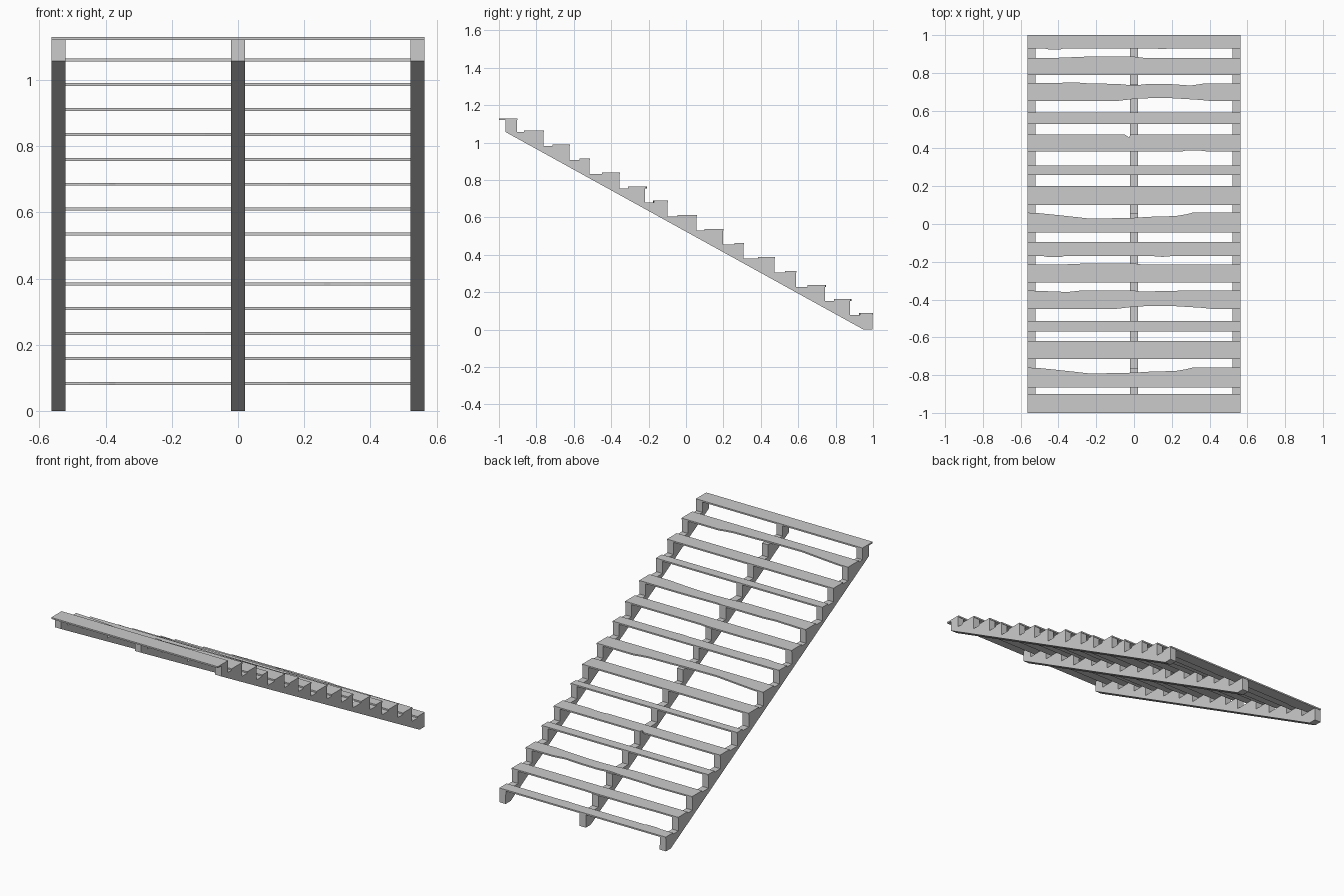
import bpy, bmesh
from mathutils import Vector

if "Cube" in bpy.data.objects:
    bpy.data.objects.remove(bpy.data.objects["Cube"])

HALF = 0.563     # half width of the stair
THICK = 0.009    # tread thickness

# tread depth ranges, lowest tread first: (inner edge, nosing edge)
SPANS = [(.93, 1.0), (.79, .88), (.65, .745), (.53, .59), (.385, .475),
         (.26, .31), (.10, .20), (-.045, .06), (-.17, -.095), (-.31, -.215),
         (-.45, -.352), (-.57, -.513), (-.715, -.62), (-.865, -.76), (-1.0, -.90)]
LEVELS = [.079 + .0752 * k for k in range(14)] + [1.121]   # tread undersides

# worn edge shapes: (x, offset in y)
SCOOP = [(-.5, -.003), (-.4, -.013), (-.3, -.024), (-.23, -.032), (0, -.027),
         (.08, -.022), (.22, -.018), (.28, -.008), (.31, 0)]
RISE = [(-.4, 0), (-.25, .006), (0, .006), (.05, 0)]
WAVE = [(-.3, .004), (-.25, 0), (-.08, -.004), (0, -.012), (.08, -.003),
        (.2, -.005), (.3, -.012), (.38, 0)]
HUMP = [(-.1, 0), (0, .012), (.1, .017), (.2, .016), (.35, .007), (.42, 0)]
BUMP = [(.26, 0), (.28, .005), (.34, .005), (.38, 0)]
DIP = [(-.48, 0), (-.45, -.006), (-.39, -.006), (-.37, 0), (.1, 0), (.15, -.004), (.2, 0)]
NOTCH = [(-.05, 0), (-.025, -.018), (-.02, 0)]
CREST = [(-.35, -.008), (-.28, 0), (0, 0), (.04, -.006), (.15, -.003), (.3, 0)]
NOSE = {1: RISE, 2: WAVE, 4: NOTCH, 7: SCOOP, 9: RISE, 10: CREST, 13: SCOOP}
BACK = {0: DIP, 2: HUMP, 4: BUMP, 8: DIP, 10: HUMP}


def prism(name, points, depth):
    """Extrude a closed outline along a vector."""
    bm = bmesh.new()
    face = bm.faces.new([bm.verts.new(p) for p in points])
    ext = bmesh.ops.extrude_face_region(bm, geom=[face])
    moved = [g for g in ext["geom"] if isinstance(g, bmesh.types.BMVert)]
    bmesh.ops.translate(bm, verts=moved, vec=Vector(depth))
    bmesh.ops.recalc_face_normals(bm, faces=bm.faces)
    mesh = bpy.data.meshes.new(name)
    bm.to_mesh(mesh)
    bm.free()
    obj = bpy.data.objects.new(name, mesh)
    bpy.context.collection.objects.link(obj)
    return obj


# treads
for i, ((y0, y1), z) in enumerate(zip(SPANS, LEVELS)):
    back = [(x, y0 + d, z) for x, d in BACK.get(i, [])]
    nose = [(x, y1 + d, z) for x, d in NOSE.get(i, [])]
    outline = ([(-HALF, y0, z)] + back + [(HALF, y0, z), (HALF, y1, z)]
               + nose[::-1] + [(-HALF, y1, z)])
    prism(f"tread_{i + 1}", outline, (0, 0, THICK))

# saw-tooth stringer profile: sloped underside, then steps from bottom to top
profile = [(-.965, 1.057), (.95, 0), (.998, 0)]
for i, ((y0, y1), z) in enumerate(zip(SPANS, LEVELS)):
    edge = y1 - .003
    if i:
        profile.append((edge, LEVELS[i - 1]))
    profile.append((edge, z))
profile.append((-.965, LEVELS[-1]))

# stringers
for name, x in (("left_stringer", -HALF), ("middle_stringer", -.021), ("right_stringer", HALF - .042)):
    prism(name, [(x, y, z) for y, z in profile], (.042, 0, 0))
